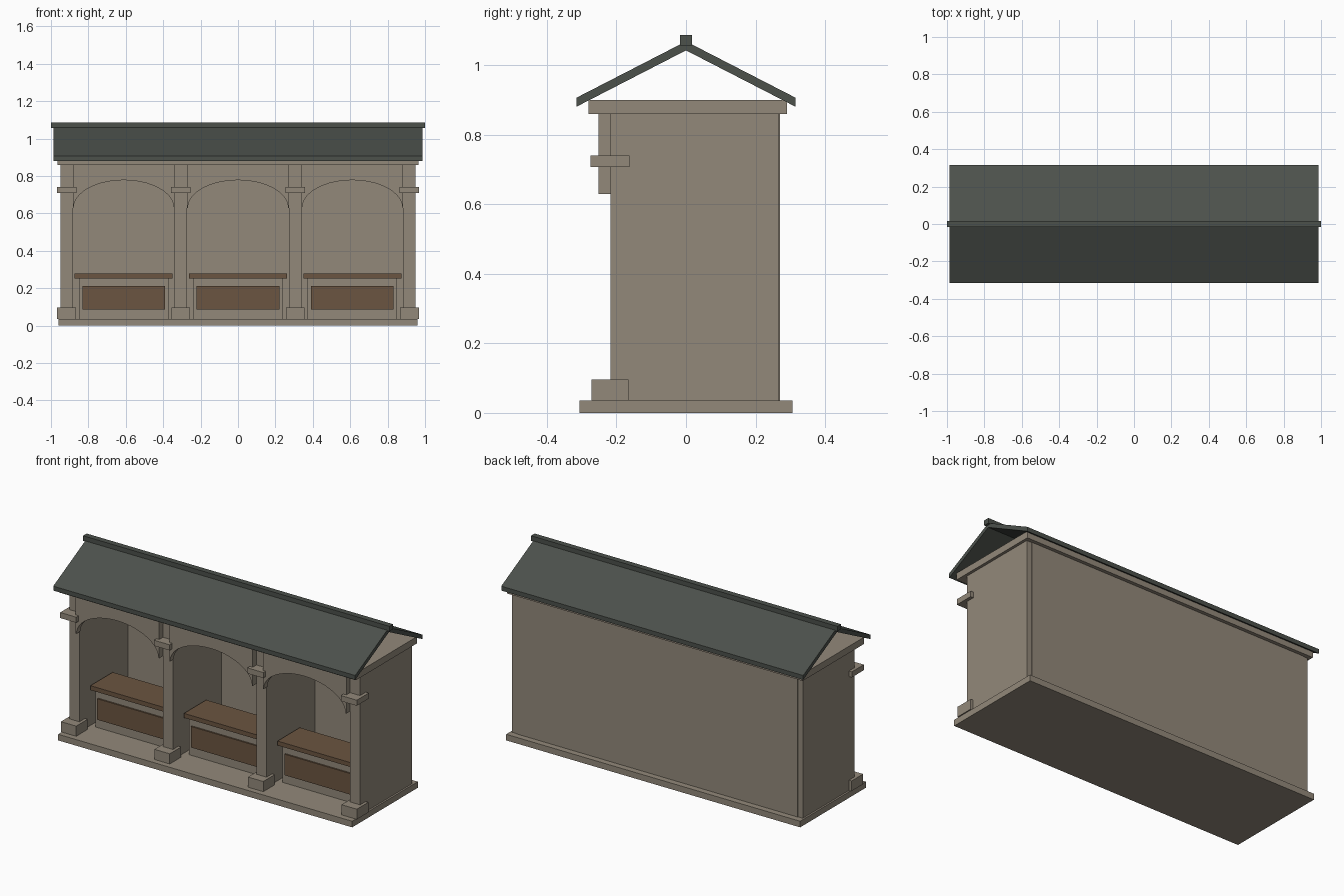
import bpy, bmesh, math

if "Cube" in bpy.data.objects:
    bpy.data.objects.remove(bpy.data.objects["Cube"])


def material(name, rgb):
    m = bpy.data.materials.new(name)
    m.diffuse_color = (*rgb, 1)
    m.use_nodes = True
    m.node_tree.nodes["Principled BSDF"].inputs["Base Color"].default_value = m.diffuse_color
    return m


STONE = material("warm_grey_stone", (0.29, 0.25, 0.195))
WOOD = material("brown_wood", (0.145, 0.09, 0.052))
ROOF = material("green_grey_slate", (0.072, 0.082, 0.071))


def finish(name, bm, mat):
    bmesh.ops.recalc_face_normals(bm, faces=bm.faces)
    me = bpy.data.meshes.new(name)
    bm.to_mesh(me)
    bm.free()
    me.materials.append(mat)
    ob = bpy.data.objects.new(name, me)
    bpy.context.collection.objects.link(ob)
    return ob


def box(name, x, y, z, mat):
    """Box from (min, max) pairs."""
    bm = bmesh.new()
    bmesh.ops.create_cube(bm, size=1)
    for v in bm.verts:
        for i, (a, b) in enumerate((x, y, z)):
            v.co[i] = a if v.co[i] < 0 else b
    return finish(name, bm, mat)


def extrude(name, pts, offset, mat):
    """Closed planar outline extruded along an offset."""
    bm = bmesh.new()
    f = bm.faces.new([bm.verts.new(p) for p in pts])
    r = bmesh.ops.extrude_face_region(bm, geom=[f])
    bmesh.ops.translate(bm, vec=offset,
                        verts=[g for g in r["geom"] if isinstance(g, bmesh.types.BMVert)])
    return finish(name, bm, mat)


BAY = 0.611

# Floor slab, back wall and ceiling slab
box("floor_slab", (-0.96, 0.96), (-0.306, 0.306), (0, 0.036), STONE)
box("back_wall", (-0.917, 0.917), (0.236, 0.27), (0.036, 0.86), STONE)
box("ceiling_slab", (-0.966, 0.966), (-0.28, 0.291), (0.86, 0.9), STONE)

# Dividing walls with plinths and capitals
for i in range(4):
    c = (i - 1.5) * BAY
    box(f"divider_wall_{i+1}", (c - 0.033, c + 0.033), (-0.217, 0.267), (0.036, 0.86), STONE)
    box(f"plinth_{i+1}", (c - 0.05, c + 0.05), (-0.272, -0.165), (0.036, 0.096), STONE)
    box(f"capital_{i+1}", (c - 0.052, c + 0.052), (-0.275, -0.163), (0.708, 0.741), STONE)

# Arches and benches in each bay
for i in range(3):
    c = (i - 1) * BAY
    w, spring, n = 0.2725, 0.63, 20
    pts = [(c + w, -0.252, spring), (c + w, -0.252, 0.86),
           (c - w, -0.252, 0.86), (c - w, -0.252, spring)]
    for k in range(n + 1):
        a = math.pi * (1 - k / n)
        pts.append((c + 0.268 * math.cos(a), -0.252, spring + 0.148 * math.sin(a)))
    extrude(f"arch_{i+1}", pts, (0, 0.035, 0), STONE)
    box(f"bench_base_{i+1}", (c - 0.24, c + 0.24), (-0.116, 0.07), (0.036, 0.253), STONE)
    box(f"bench_panel_{i+1}", (c - 0.221, c + 0.221), (-0.125, -0.11), (0.087, 0.211), WOOD)
    box(f"seat_{i+1}", (c - 0.262, c + 0.262), (-0.13, 0.078), (0.253, 0.279), WOOD)

# Gabled roof sheet and ridge cap
profile = [(-0.315, 0.881), (0, 1.043), (0.315, 0.881),
           (0.315, 0.907), (0, 1.069), (-0.315, 0.907)]
extrude("roof", [(-0.986, y, z) for y, z in profile], (1.972, 0, 0), ROOF)
box("ridge_cap", (-1, 1), (-0.017, 0.017), (1.057, 1.087), ROOF)
